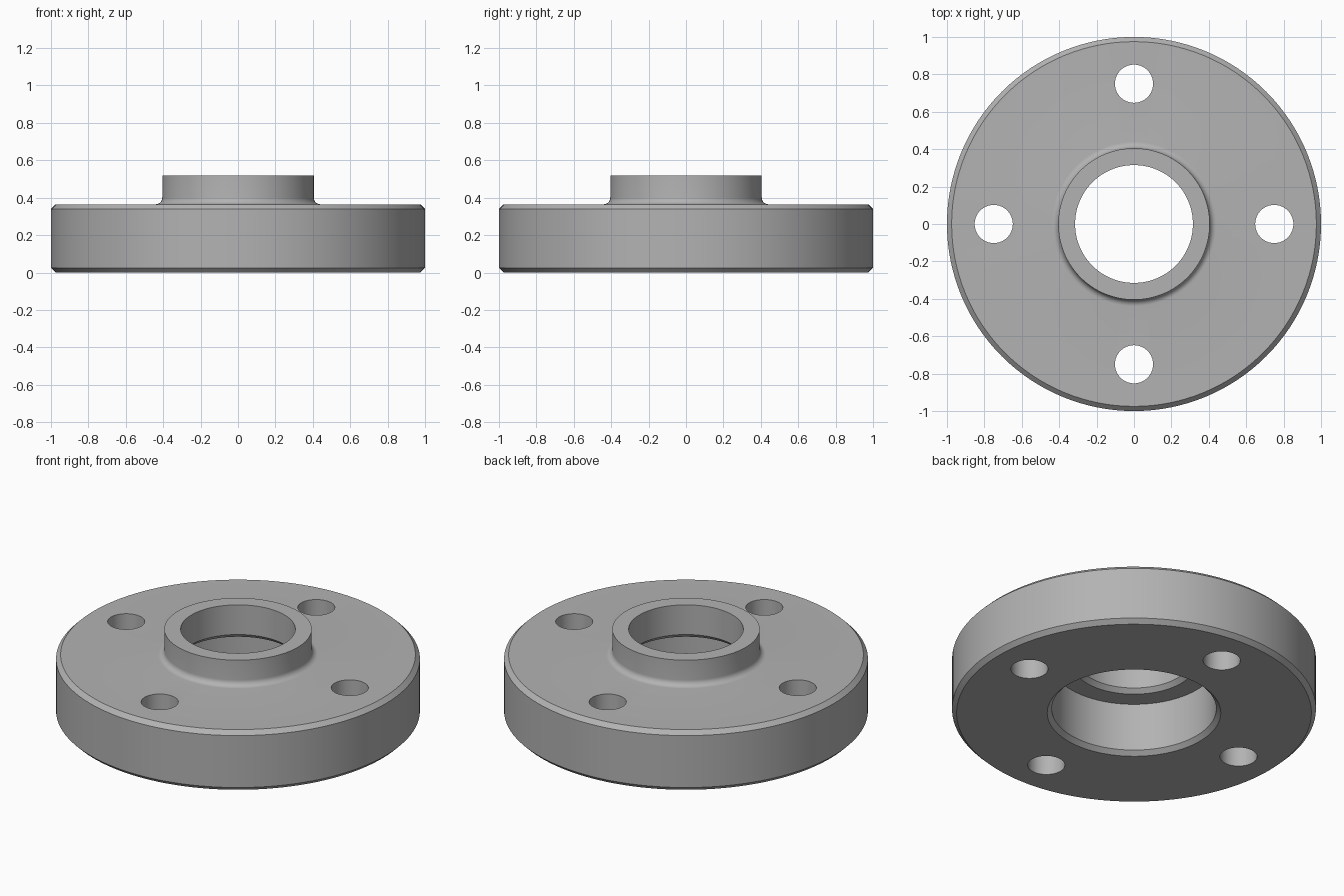
import bpy
import math
from mathutils import Matrix, Vector
import bmesh

cube = bpy.data.objects.get("Cube")
if cube:
    bpy.data.objects.remove(cube, do_unlink=True)

SEGMENTS = 128
FLANGE_TOP, HUB_TOP = 0.365, 0.52
HUB_R, BORE_R, SOCKET_R = 0.405, 0.315, 0.452
SOCKET_TOP = 0.315
CHAMFER, FILLET = 0.025, 0.035
BOLT_CIRCLE, BOLT_R, BOLT_COUNT = 0.75, 0.102, 4

# Single steel material
steel = bpy.data.materials.new("steel_grey")
steel.use_nodes = True
colour = (0.45, 0.45, 0.45, 1)
steel.diffuse_color = colour
steel.node_tree.nodes["Principled BSDF"].inputs["Base Color"].default_value = colour


def add_object(name, bm):
    bmesh.ops.recalc_face_normals(bm, faces=bm.faces)
    mesh = bpy.data.meshes.new(name)
    bm.to_mesh(mesh)
    bm.free()
    mesh.materials.append(steel)
    obj = bpy.data.objects.new(name, mesh)
    bpy.context.collection.objects.link(obj)
    return obj


def lathe(name, profile):
    """Revolve a closed (radius, height) profile around z."""
    bm = bmesh.new()
    verts = [bm.verts.new((r, 0, z)) for r, z in profile]
    edges = [bm.edges.new((v, verts[i - 1])) for i, v in enumerate(verts)]
    bmesh.ops.spin(bm, geom=verts + edges, cent=(0, 0, 0), axis=(0, 0, 1),
                   angle=math.tau, steps=SEGMENTS, use_duplicate=False)
    bmesh.ops.remove_doubles(bm, verts=bm.verts, dist=1e-5)
    return add_object(name, bm)


# Flange, hub with filleted root, bore and stepped socket underneath
fillet = []
for i in range(9):
    a = math.pi / 2 * i / 8
    fillet.append((HUB_R + FILLET * (1 - math.sin(a)),
                   FLANGE_TOP + FILLET * (1 - math.cos(a))))
profile = [
    (SOCKET_R + CHAMFER, 0), (1 - CHAMFER, 0), (1, CHAMFER),
    (1, FLANGE_TOP - CHAMFER), (1 - CHAMFER, FLANGE_TOP),
    *fillet,
    (HUB_R, HUB_TOP), (BORE_R, HUB_TOP),
    (BORE_R, SOCKET_TOP + CHAMFER), (BORE_R + CHAMFER, SOCKET_TOP),
    (SOCKET_R, SOCKET_TOP), (SOCKET_R, CHAMFER),
]
flange = lathe("pipe_flange", profile)

# Bolt holes, drilled through with one cutter
bm = bmesh.new()
for i in range(BOLT_COUNT):
    a = math.tau * i / BOLT_COUNT
    centre = Vector((math.cos(a), math.sin(a), 0)) * BOLT_CIRCLE
    centre.z = FLANGE_TOP / 2
    bmesh.ops.create_cone(bm, cap_ends=True, segments=64, radius1=BOLT_R,
                          radius2=BOLT_R, depth=1,
                          matrix=Matrix.Translation(centre))
cutter = add_object("bolt_hole_cutter", bm)
cutter.hide_render = True

drill = flange.modifiers.new("bolt_holes", "BOOLEAN")
drill.operation = "DIFFERENCE"
drill.solver = "EXACT"
drill.object = cutter

bpy.ops.object.select_all(action="DESELECT")
flange.select_set(True)
bpy.context.view_layer.objects.active = flange
bpy.ops.object.modifier_apply(modifier=drill.name)
bpy.data.objects.remove(cutter, do_unlink=True)
bpy.ops.object.shade_smooth_by_angle(angle=math.radians(30))
